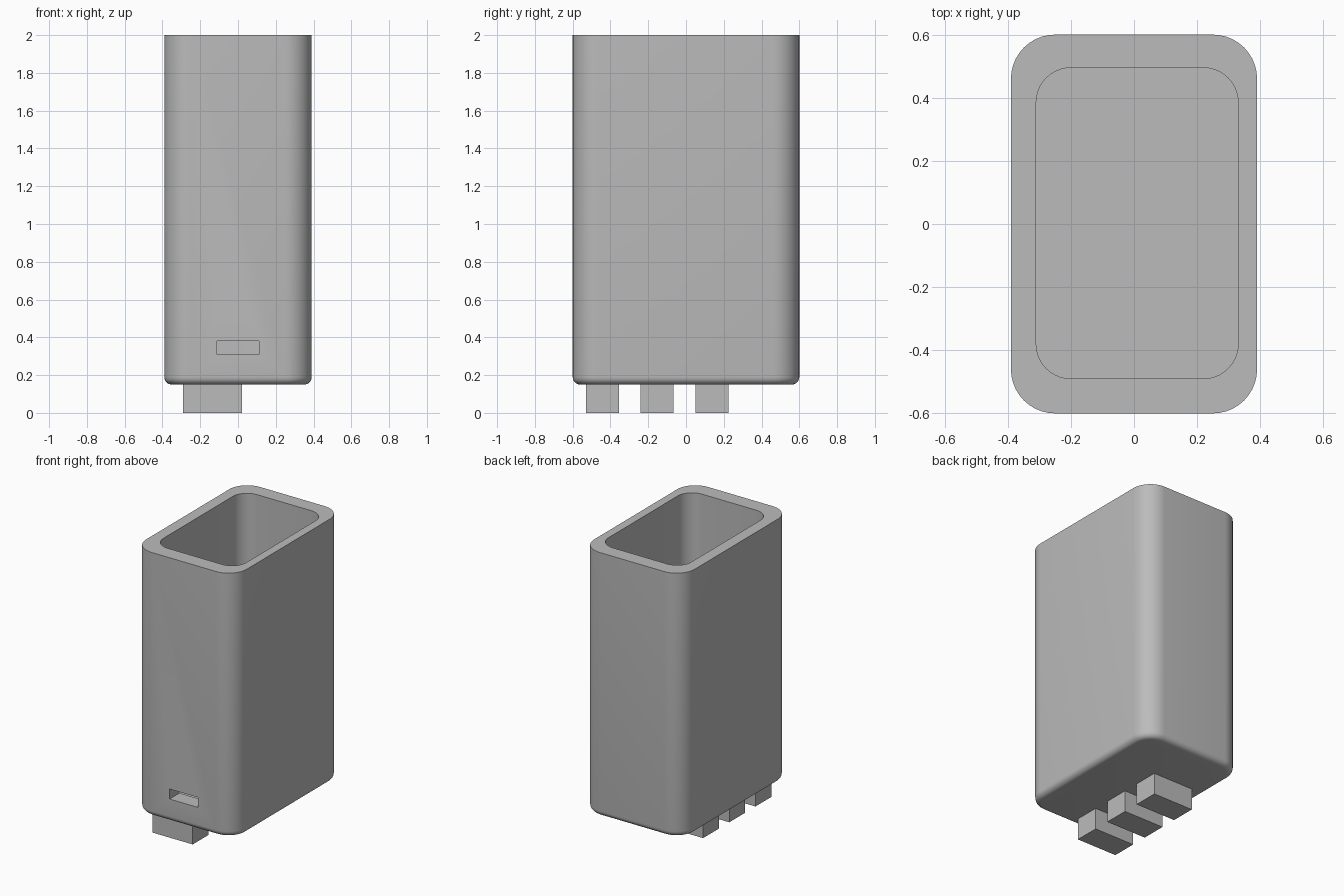
import bpy, bmesh
from math import pi, cos, sin, radians

cube = bpy.data.objects.get("Cube")
if cube:
    bpy.data.objects.remove(cube, do_unlink=True)

grey = bpy.data.materials.new("plain grey")
grey.use_nodes = True
colour = (0.5, 0.5, 0.5, 1)
grey.diffuse_color = colour
grey.node_tree.nodes["Principled BSDF"].inputs["Base Color"].default_value = colour


def finish(bm, name):
    bmesh.ops.recalc_face_normals(bm, faces=bm.faces)
    mesh = bpy.data.meshes.new(name)
    bm.to_mesh(mesh)
    bm.free()
    mesh.materials.append(grey)
    ob = bpy.data.objects.new(name, mesh)
    bpy.context.collection.objects.link(ob)
    return ob


def box(name, x0, x1, y0, y1, z0, z1):
    bm = bmesh.new()
    bmesh.ops.create_cube(bm, size=1)
    for v in bm.verts:
        v.co.x = x0 if v.co.x < 0 else x1
        v.co.y = y0 if v.co.y < 0 else y1
        v.co.z = z0 if v.co.z < 0 else z1
    return finish(bm, name)


def rounded_ring(bm, x0, x1, y0, y1, radius, z, steps=10):
    corners = [(x1, y1, -1, -1), (x0, y1, 1, -1), (x0, y0, 1, 1), (x1, y0, -1, 1)]
    ring = []
    for i, (x, y, sx, sy) in enumerate(corners):
        for k in range(steps + 1):
            a = (i + k / steps) * pi / 2
            ring.append(bm.verts.new((x + sx * radius + radius * cos(a),
                                      y + sy * radius + radius * sin(a), z)))
    return ring


# Open case: rounded bottom edge, outer wall, flat rim, inner wall, floor
bm = bmesh.new()
rings = []
fillet, base, fillet_steps = 0.04, 0.15, 6
for k in range(fillet_steps + 1):
    a = k / fillet_steps * pi / 2
    d = fillet * (1 - sin(a))
    rings.append(rounded_ring(bm, -0.39 + d, 0.39 - d, -0.6 + d, 0.6 - d,
                              0.14 - d, base + fillet * (1 - cos(a))))
rings.append(rounded_ring(bm, -0.39, 0.39, -0.6, 0.6, 0.14, 2))
for z in (2, 0.25):
    rings.append(rounded_ring(bm, -0.31, 0.33, -0.49, 0.495, 0.11, z))
for low, high in zip(rings, rings[1:]):
    for i in range(len(low)):
        j = (i + 1) % len(low)
        bm.faces.new((low[i], low[j], high[j], high[i]))
bm.faces.new(rings[0])
bm.faces.new(rings[-1])
case = finish(bm, "case")

# Port slot through the front wall
cutter = box("slot_cutter", -0.11, 0.11, -0.7, -0.4, 0.31, 0.38)
cutter.hide_render = True
cut = case.modifiers.new("slot", 'BOOLEAN')
cut.operation = 'DIFFERENCE'
cut.solver = 'EXACT'
cut.object = cutter
bpy.ops.object.select_all(action='DESELECT')
case.select_set(True)
bpy.context.view_layer.objects.active = case
bpy.ops.object.modifier_apply(modifier=cut.name)
bpy.data.objects.remove(cutter, do_unlink=True)
bpy.ops.object.shade_smooth_by_angle(angle=radians(30))

# Three pegs under the case
for name, y in (("front_peg", -0.53), ("middle_peg", -0.24), ("back_peg", 0.05)):
    box(name, -0.29, 0.02, y, y + 0.175, 0, base)
